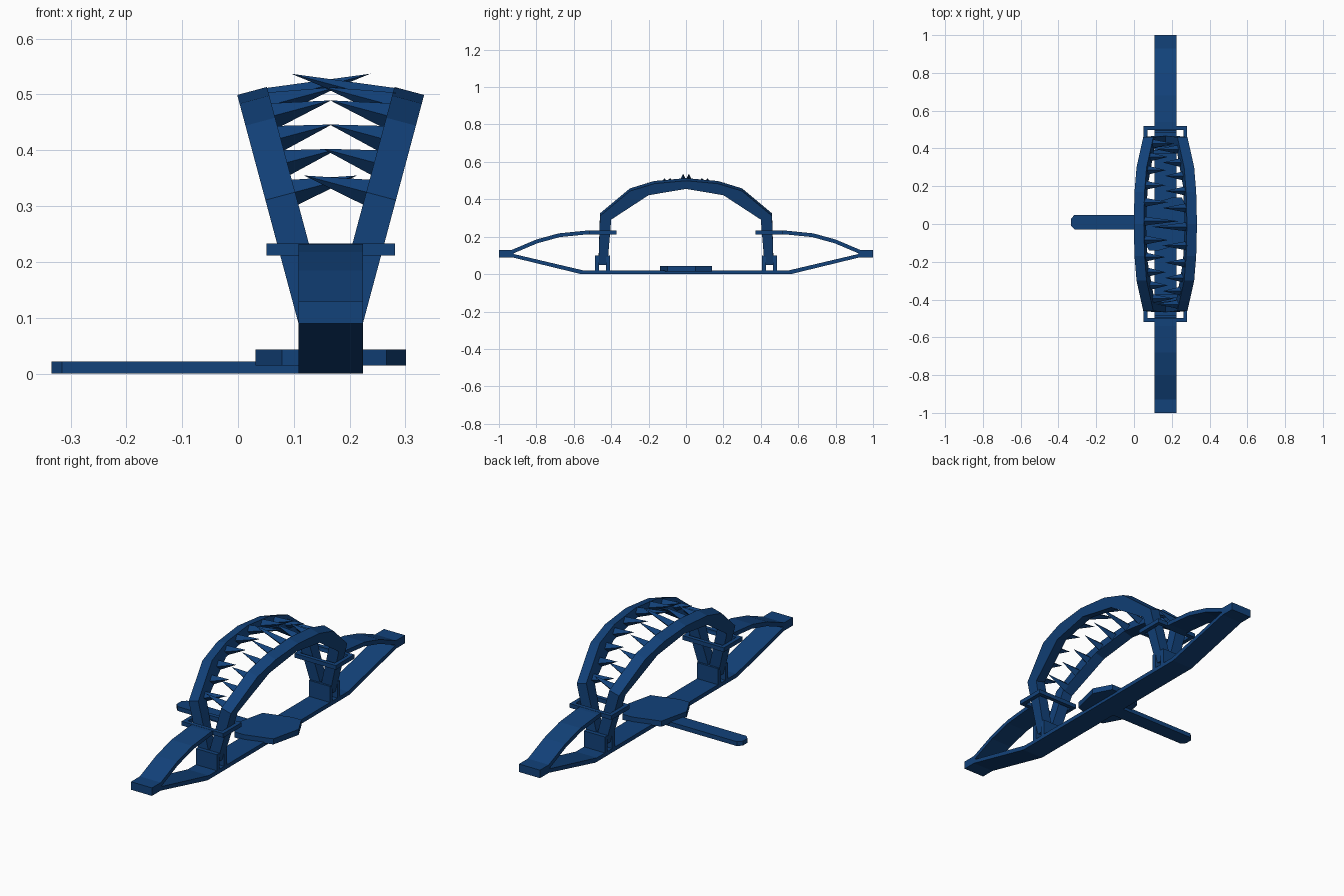
import bpy
import bmesh
from math import radians
from mathutils import Matrix, Vector

cube = bpy.data.objects.get("Cube")
if cube:
    bpy.data.objects.remove(cube)

MID = 0.166          # centre line of the span across x
HALF = 0.058         # half width of the deck

blue = bpy.data.materials.new("deep_blue")
blue.use_nodes = True
colour = (0.006, 0.054, 0.195, 1)
blue.diffuse_color = colour
blue.node_tree.nodes["Principled BSDF"].inputs["Base Color"].default_value = colour


def finish(name, bm):
    bmesh.ops.recalc_face_normals(bm, faces=bm.faces)
    mesh = bpy.data.meshes.new(name)
    bm.to_mesh(mesh)
    bm.free()
    mesh.materials.append(blue)
    obj = bpy.data.objects.new(name, mesh)
    bpy.context.collection.objects.link(obj)
    return obj


def prism(bm, points, offset, matrix=Matrix()):
    """Extrude a closed outline of 3D points along an offset vector."""
    face = bm.faces.new([bm.verts.new(matrix @ Vector(p)) for p in points])
    step = matrix.to_3x3() @ Vector(offset)
    ext = bmesh.ops.extrude_face_region(bm, geom=[face], use_keep_orig=True)
    verts = [g for g in ext["geom"] if isinstance(g, bmesh.types.BMVert)]
    bmesh.ops.translate(bm, verts=verts, vec=step)


def box(bm, x0, x1, y0, y1, z0, z1):
    prism(bm, [(x0, y0, z0), (x1, y0, z0), (x1, y1, z0), (x0, y1, z0)], (0, 0, z1 - z0))


def across(bm, outline):
    """Extrude a side outline (y, z) over the full deck width."""
    prism(bm, [(MID - HALF, y, z) for y, z in outline], (2 * HALF, 0, 0))


# Lower deck with rising ends
bm = bmesh.new()
under = [(0.56, 0), (0.93, 0.09), (1, 0.09)]
top = [(1, 0.13), (0.93, 0.13), (0.92, 0.107), (0.55, 0.02)]
right = under + top
across(bm, right + [(-y, z) for y, z in reversed(right)])
finish("lower_deck", bm)

# Curved upper arms at both ends
arm_top = [(0.93, 0.13), (0.8, 0.185), (0.68, 0.218), (0.54, 0.232), (0.5, 0.232)]
for side, label in ((-1, "front"), (1, "back")):
    bm = bmesh.new()
    arm = arm_top + [(y - 0.005, z - 0.02) for y, z in reversed(arm_top)]
    across(bm, [(side * y, z) for y, z in arm])
    finish(label + "_upper_arm", bm)

    # Rectangular collar round the legs
    bm = bmesh.new()
    t = 0.02
    for s in (-1, 1):
        x = MID + s * (0.115 - t / 2)
        box(bm, x - t / 2, x + t / 2, side * 0.445 - 0.073, side * 0.445 + 0.073, 0.212, 0.233)
        y = side * 0.445 + s * (0.073 - t / 2)
        box(bm, MID - 0.095, MID + 0.095, y - t / 2, y + t / 2, 0.212, 0.233)
    finish(label + "_collar", bm)

    # Pair of plates clamping the feet
    bm = bmesh.new()
    for y in (0.418, 0.476):
        box(bm, MID - HALF, MID + HALF, side * y - 0.011, side * y + 0.011, 0.01, 0.1)
    finish(label + "_foot_plates", bm)

# Two leaning arches, each with a row of inward spikes
outer = [(0.468, 0), (0.46, 0.27), (0.3, 0.408), (0.17, 0.449)]
inner = [(0.2, 0.385), (0.4, 0.25), (0.42, 0)]
arch = outer + [(0, 0.465)] + [(-y, h) for y, h in reversed(outer)]
arch += [(-y, h) for y, h in reversed(inner)] + [(0, 0.42)] + inner
spikes = [(0, 0.44, 0.19), (0.1, 0.432, 0.13), (0.19, 0.412, 0.11),
          (0.27, 0.37, 0.1), (0.34, 0.325, 0.1), (0.41, 0.27, 0.12)]
lean = Matrix.Translation((0.119 - MID, 0, 0.05)) @ Matrix.Rotation(radians(-15), 4, "Y")
for side, label in ((1, "right"), (-1, "left")):
    place = Matrix.Translation((MID, 0, 0)) @ Matrix.Scale(side, 4, (1, 0, 0)) @ lean
    bm = bmesh.new()
    prism(bm, [(0, y, h) for y, h in arch], (0.055, 0, 0), place)
    finish(label + "_arch", bm)

    bm = bmesh.new()
    for y, h, length in spikes:
        for s in ((-1, 1) if y else (1,)):
            spot = Matrix.Translation((0.05 + length / 2, s * y + side * 0.015, h))
            bmesh.ops.create_cone(bm, cap_ends=True, segments=4, radius1=0.024, radius2=0,
                                  depth=length,
                                  matrix=place @ spot @ Matrix.Rotation(radians(90), 4, "Y"))
    finish(label + "_spikes", bm)

# Eight-sided platform on the deck
bm = bmesh.new()
half = [(0.087, 0.14), (0.034, 0.14), (-0.1, 0.1), (-0.135, -0.05)]
ring = half + [(-x, -y) for x, y in half]
prism(bm, [(MID + x, y, 0.015) for x, y in ring], (0, 0, 0.028))
finish("platform", bm)

# Side walkway with a chamfered tip
bm = bmesh.new()
path = [(0.12, -0.028), (-0.315, -0.028), (-0.334, -0.008),
        (-0.334, 0.028), (-0.315, 0.048), (0.12, 0.048)]
prism(bm, [(x, y, 0) for x, y in path], (0, 0, 0.022))
finish("walkway", bm)
